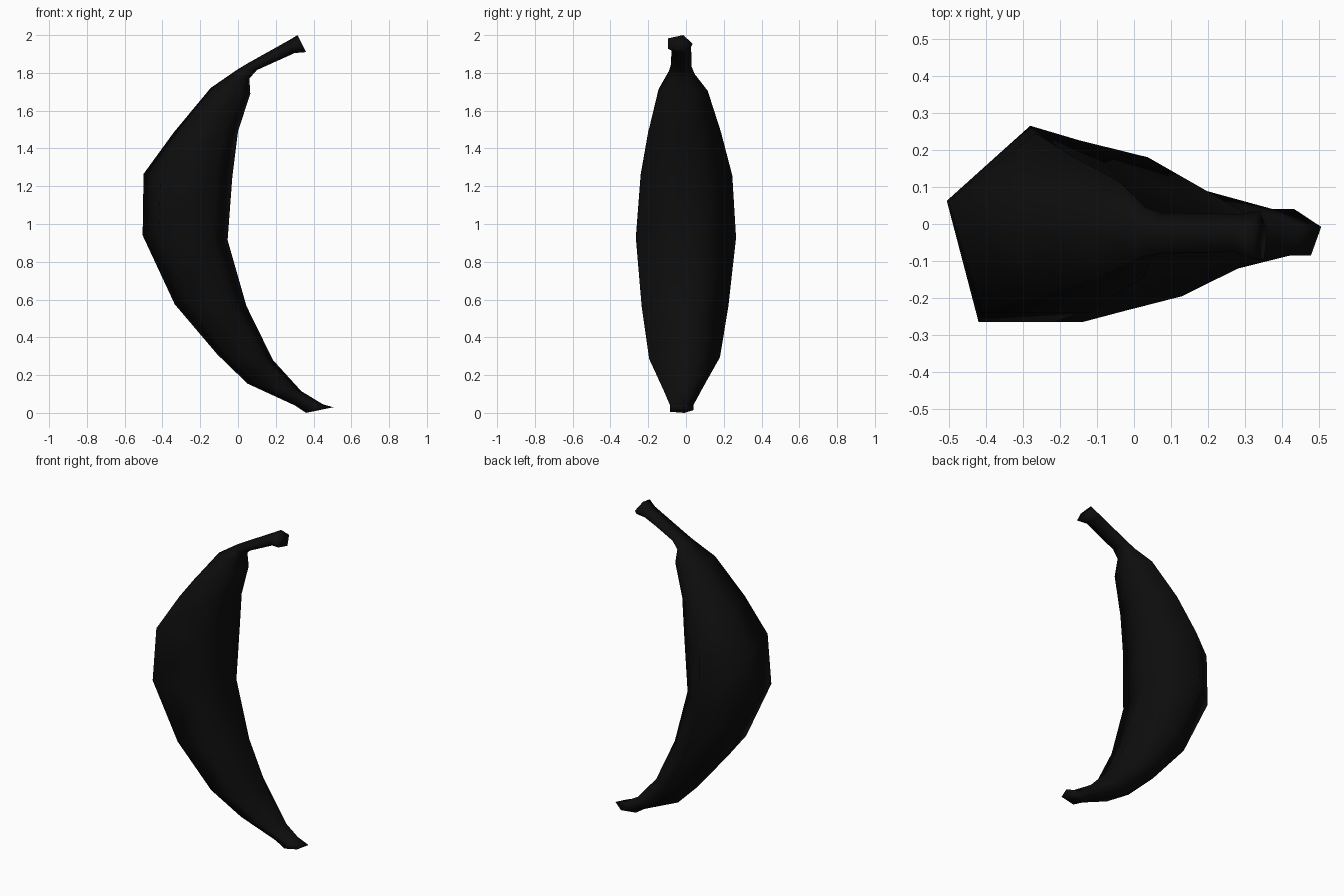
import bpy, bmesh, math

if "Cube" in bpy.data.objects:
    bpy.data.objects.remove(bpy.data.objects["Cube"])

# One row per ring, tip to stem: outer edge (x, z), inner edge (x, z), y min, y max
RINGS = [
    (0.36, 0.00, 0.505, 0.03, -0.085, 0.04),
    (0.30, 0.04, 0.45, 0.045, -0.085, 0.04),
    (0.05, 0.155, 0.335, 0.115, -0.12, 0.09),
    (-0.11, 0.31, 0.185, 0.28, -0.195, 0.18),
    (-0.335, 0.575, 0.045, 0.565, -0.235, 0.225),
    (-0.505, 0.94, -0.055, 0.915, -0.265, 0.265),
    (-0.50, 1.265, -0.03, 1.25, -0.24, 0.245),
    (-0.34, 1.485, 0.00, 1.49, -0.20, 0.185),
    (-0.145, 1.72, 0.065, 1.69, -0.145, 0.115),
    (0.00, 1.82, 0.06, 1.77, -0.09, 0.045),
    (0.05, 1.85, 0.10, 1.815, -0.08, 0.03),
    (0.265, 1.97, 0.30, 1.905, -0.075, 0.027),
    (0.315, 2.00, 0.36, 1.91, -0.095, 0.035),
]


def ring_points(ox, oz, ix, iz, y0, y1):
    """Pentagon with its flat side to the front, spanning outer to inner edge."""
    r = (y1 - y0) / (1 + math.cos(math.pi / 5))
    wide = math.cos(math.radians(18))
    for k in range(5):
        a = math.radians(90 + 72 * k)
        t = 0.5 - 0.5 * math.cos(a) / wide * -1   # 0 = outer, 1 = inner
        yield (ox + (ix - ox) * t, y1 - r + r * math.sin(a), oz + (iz - oz) * t)


# Banana: pentagonal skin lofted through the rings, closed at both ends
bm = bmesh.new()
loops = [[bm.verts.new(p) for p in ring_points(*row)] for row in RINGS]
for low, high in zip(loops, loops[1:]):
    for k in range(5):
        n = (k + 1) % 5
        bm.faces.new((low[k], low[n], high[n], high[k]))
bm.faces.new(loops[0][::-1])
bm.faces.new(loops[-1])
bmesh.ops.recalc_face_normals(bm, faces=bm.faces)
for f in bm.faces:
    f.smooth = True

mesh = bpy.data.meshes.new("banana")
bm.to_mesh(mesh)
bm.free()
skin = bpy.data.materials.new("near black skin")
skin.diffuse_color = (0.004, 0.004, 0.004, 1)
skin.use_nodes = True
skin.node_tree.nodes["Principled BSDF"].inputs["Base Color"].default_value = skin.diffuse_color
mesh.materials.append(skin)
banana = bpy.data.objects.new("banana", mesh)
bpy.context.collection.objects.link(banana)
